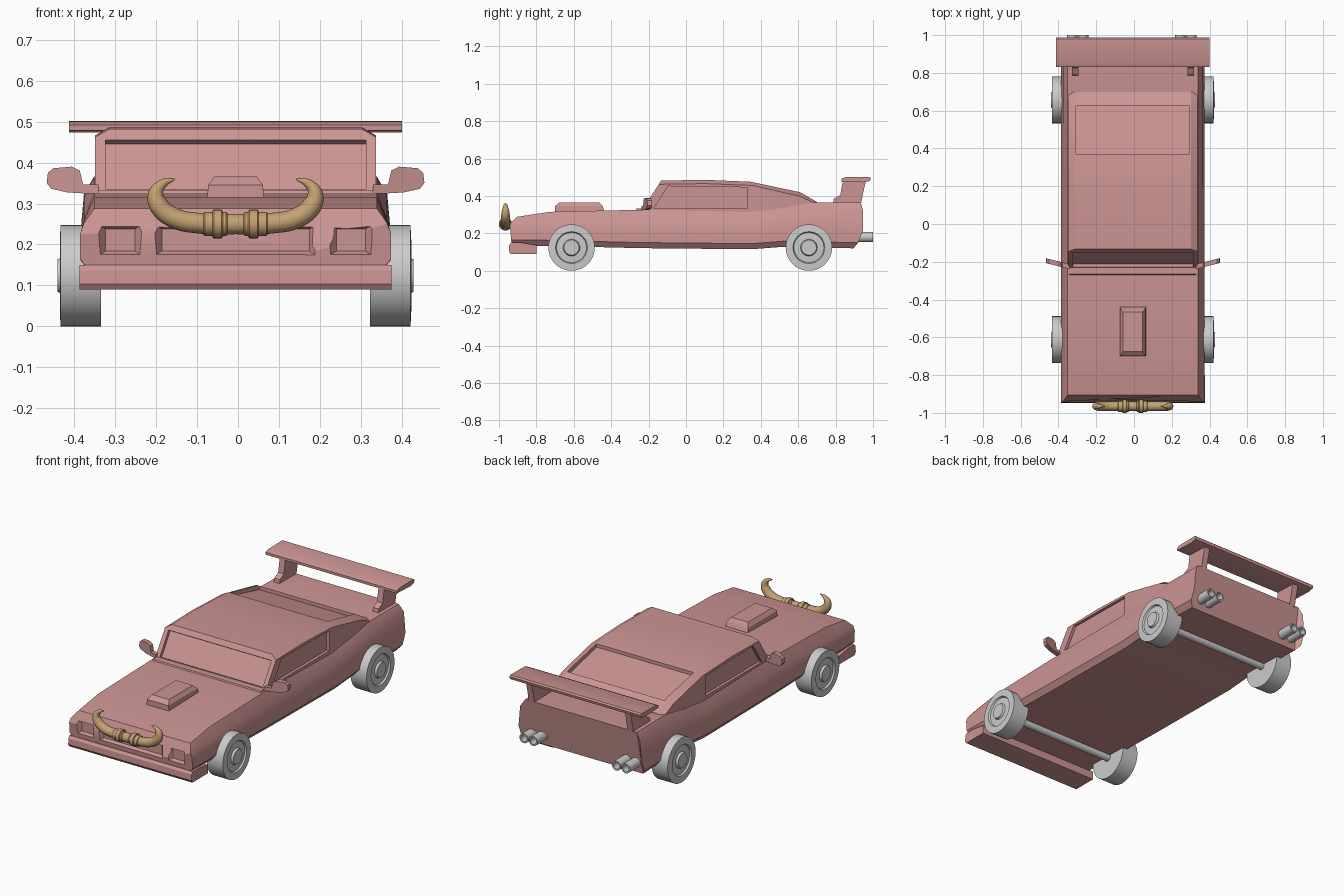
import bpy, bmesh, math
from mathutils import Vector

if "Cube" in bpy.data.objects:
    bpy.data.objects.remove(bpy.data.objects["Cube"])

CX = -0.006  # centre line of the car


def material(name, rgb):
    m = bpy.data.materials.new(name)
    m.diffuse_color = (*rgb, 1)
    m.use_nodes = True
    m.node_tree.nodes["Principled BSDF"].inputs["Base Color"].default_value = m.diffuse_color
    return m


PAINT = material("paint", (0.60, 0.30, 0.29))
TAN = material("horn_tan", (0.55, 0.36, 0.17))


def smooth(ob, angle=30):
    bpy.ops.object.select_all(action='DESELECT')
    ob.select_set(True)
    bpy.context.view_layer.objects.active = ob
    bpy.ops.object.shade_smooth_by_angle(angle=math.radians(angle))


def loft(name, rings, mat=PAINT, angle=30):
    """Skin a list of equally long rings and close both ends."""
    bm = bmesh.new()
    rv = [[bm.verts.new((x + CX, y, z)) for x, y, z in r] for r in rings]
    n = len(rv[0])
    for a, b in zip(rv, rv[1:]):
        for i in range(n):
            j = (i + 1) % n
            bm.faces.new((a[i], a[j], b[j], b[i]))
    bm.faces.new(rv[0])
    bm.faces.new(rv[-1])
    bmesh.ops.recalc_face_normals(bm, faces=bm.faces)
    me = bpy.data.meshes.new(name)
    bm.to_mesh(me)
    bm.free()
    ob = bpy.data.objects.new(name, me)
    bpy.context.collection.objects.link(ob)
    if mat:
        me.materials.append(mat)
    smooth(ob, angle)
    return ob


def extrude_x(name, profile, x0, x1, mat=PAINT):
    return loft(name, [[(x, y, z) for y, z in profile] for x in (x0, x1)], mat)


def lathe(name, steps, centre, axis='x', mat=None, seg=32):
    """Rings of (position along axis, radius)."""
    rings = []
    for d, r in steps:
        ring = []
        for i in range(seg):
            a = 2 * math.pi * i / seg
            c, s = r * math.cos(a), r * math.sin(a)
            off = (d, c, s) if axis == 'x' else (c, d, s)
            ring.append(tuple(p + o for p, o in zip(centre, off)))
        rings.append(ring)
    return loft(name, rings, mat)


def cut(ob, rings):
    c = loft("cutter", rings)
    c.hide_render = True
    m = ob.modifiers.new("cut", 'BOOLEAN')
    m.object = c
    m.operation = 'DIFFERENCE'
    m.solver = 'EXACT'
    bpy.context.view_layer.objects.active = ob
    bpy.ops.object.modifier_apply(modifier=m.name)
    bpy.data.objects.remove(c)


# Lower body: stations of (y bottom, y middle, y top, z bottom, z crease, z top)
stations = [(-0.93, -0.94, -0.905, 0.135, 0.252, 0.288),
            (-0.73, -0.73, -0.73, 0.133, 0.258, 0.315),
            (-0.25, -0.25, -0.25, 0.121, 0.262, 0.326),
            (0.35, 0.35, 0.35, 0.115, 0.262, 0.314),
            (0.52, 0.52, 0.52, 0.128, 0.29, 0.335),
            (0.69, 0.69, 0.69, 0.125, 0.315, 0.366),
            (0.895, 0.945, 0.935, 0.12, 0.325, 0.364)]
rings = []
for yb, ym, yt, zb, zc, zt in stations:
    half = [(0.355, yb, zb), (0.38, (yb + ym) / 2, zb + 0.03), (0.38, ym, zb + 0.09),
            (0.370, ym, zc), (0.345, yt, zt)]
    rings.append(half + [(-x, y, z) for x, y, z in reversed(half)])
body = loft("body", rings)


# Grille and headlight recesses
def rect(x0, x1, z0, z1, y):
    return [(x0, y, z0), (x1, y, z0), (x1, y, z1), (x0, y, z1)]


for x0, x1 in ((-0.335, -0.228), (-0.198, 0.198), (0.228, 0.335)):
    cut(body, [rect(x0, x1, 0.172, 0.248, -0.97), rect(x0, x1, 0.172, 0.248, -0.941),
               rect(x0 + 0.018, x1 - 0.018, 0.184, 0.238, -0.918)])
smooth(body)

# Cabin with chamfered roof edges
full = [(-0.25, 0.30), (-0.133, 0.482), (0.10, 0.486), (0.345, 0.476), (0.61, 0.42), (0.70, 0.368), (0.70, 0.30)]
edge = [(-0.25, 0.30), (-0.146, 0.462), (0.10, 0.466), (0.355, 0.456), (0.61, 0.398), (0.70, 0.355), (0.70, 0.30)]
cabin = loft("cabin", [[(x, y, z) for y, z in p]
                       for x, p in ((-0.343, edge), (-0.308, full), (0.308, full), (0.343, edge))], angle=15)
# Windscreen, rear window and side window recesses
n = Vector((-0.841, 0.541))
glass = []
for d in (0.04, -0.018):
    lo, hi = Vector((-0.2275, 0.335)) + n * d, Vector((-0.150, 0.455)) + n * d
    glass.append([(-0.318, *lo), (0.318, *lo), (0.318, *hi), (-0.318, *hi)])
cut(cabin, glass)
cut(cabin, [[(-w, 0.37, z0), (w, 0.37, z0), (w, 0.625, z1), (-w, 0.625, z1)]
            for w, z0, z1 in ((0.30, 0.56, 0.52), (0.30, 0.452, 0.39))])
side_glass = [(-0.172, 0.334), (-0.096, 0.452), (0.325, 0.446), (0.325, 0.334)]
for s in (-1, 1):
    cut(cabin, [[(s * x, y, z) for y, z in side_glass] for x in (0.40, 0.327)])
smooth(cabin, 15)

# Cowl strip below the windscreen
extrude_x("cowl", [(-0.275, 0.315), (-0.265, 0.332), (-0.22, 0.332), (-0.22, 0.315)], -0.335, 0.335)

# Hood scoop
loft("hood_scoop", [[(-w, y0, z), (w, y0, z), (w, y1, z), (-w, y1, z)] for w, y0, y1, z in
                    ((0.069, -0.70, -0.435, 0.31), (0.067, -0.70, -0.445, 0.345), (0.052, -0.675, -0.465, 0.366))])

# Front bumper
extrude_x("front_bumper", [(-0.935, 0.15), (-0.945, 0.137), (-0.947, 0.104), (-0.938, 0.09), (-0.80, 0.09),
                           (-0.80, 0.137), (-0.88, 0.15)], -0.381, 0.381)

# Rear wing
extrude_x("wing", [(0.832, 0.478), (0.832, 0.492), (0.85, 0.5), (0.98, 0.502), (0.988, 0.495),
                   (0.984, 0.48), (0.95, 0.473)], -0.406, 0.406)
strut = [(0.785, 0.355), (0.79, 0.385), (0.825, 0.405), (0.838, 0.48), (0.962, 0.48), (0.948, 0.42), (0.935, 0.355)]
mirror_shape = [(0.335, 0.325), (0.375, 0.325), (0.41, 0.327), (0.45, 0.336), (0.461, 0.35), (0.458, 0.375),
                (0.445, 0.386), (0.40, 0.39), (0.38, 0.38), (0.372, 0.346), (0.335, 0.346)]
for s, side in ((-1, "left"), (1, "right")):
    extrude_x("wing_strut_" + side, strut, s * 0.288, s * 0.323)
    # Door mirrors
    loft("door_mirror_" + side, [[(s * x, -0.232 + d + (x - 0.36) * 0.25, z) for x, z in mirror_shape]
                                 for d in (0, 0.026)])
    # Twin exhaust pipes
    for k, x in enumerate((0.257, 0.315)):
        lathe(f"exhaust_{side}_{k}", [(0.90, 0.027), (1.0, 0.027), (1.0, 0.019), (0.95, 0.019)],
              (s * x - 0.006, 0, 0.18), 'y', seg=20)
    # Wheels
    for end, y in (("front", -0.612), ("rear", 0.657)):
        lathe(f"wheel_{end}_{side}", [(s * d, r) for d, r in (
            (0.328, 0.06), (0.328, 0.124), (0.427, 0.124), (0.429, 0.085), (0.420, 0.08),
            (0.422, 0.045), (0.434, 0.04), (0.434, 0.012))], (0, y, 0.124), seg=40)

# Axles
for end, y in (("front", -0.612), ("rear", 0.657)):
    lathe("axle_" + end, [(-0.34, 0.02), (0.34, 0.02)], (0, y, 0.118), seg=16)

# Bull horns on the nose
half = [(0.09, 0.252, 1), (0.15, 0.265, 1), (0.187, 0.295, 0.95), (0.194, 0.325, 0.75),
        (0.178, 0.348, 0.45), (0.148, 0.36, 0.1)]
path = [(-x, z, r) for x, z, r in reversed(half)] + [(0, 0.25, 1)] + half
cu = bpy.data.curves.new("horns", 'CURVE')
cu.dimensions = '3D'
cu.bevel_depth = 0.025
cu.bevel_resolution = 4
cu.use_fill_caps = True
sp = cu.splines.new('BEZIER')
sp.bezier_points.add(len(path) - 1)
for p, (x, z, r) in zip(sp.bezier_points, path):
    p.co = (x + CX, -0.965, z)
    p.radius = r
    p.handle_left_type = p.handle_right_type = 'AUTO'
horns = bpy.data.objects.new("horns", cu)
bpy.context.collection.objects.link(horns)
cu.materials.append(TAN)
bpy.ops.object.select_all(action='DESELECT')
horns.select_set(True)
bpy.context.view_layer.objects.active = horns
bpy.ops.object.convert(target='MESH')
smooth(bpy.context.object, 40)
# Collars around the horn base
for s, side in ((-1, "left"), (1, "right")):
    for part, a, b, r in (("collar", 0.031, 0.056, 0.035), ("sleeve", 0.02, 0.078, 0.029)):
        lathe(f"horn_{part}_{side}", [(s * a, r - 0.003), (s * (a + 0.003), r), (s * (b - 0.003), r), (s * b, r - 0.003)],
              (0, -0.965, 0.25), mat=TAN, seg=24)
